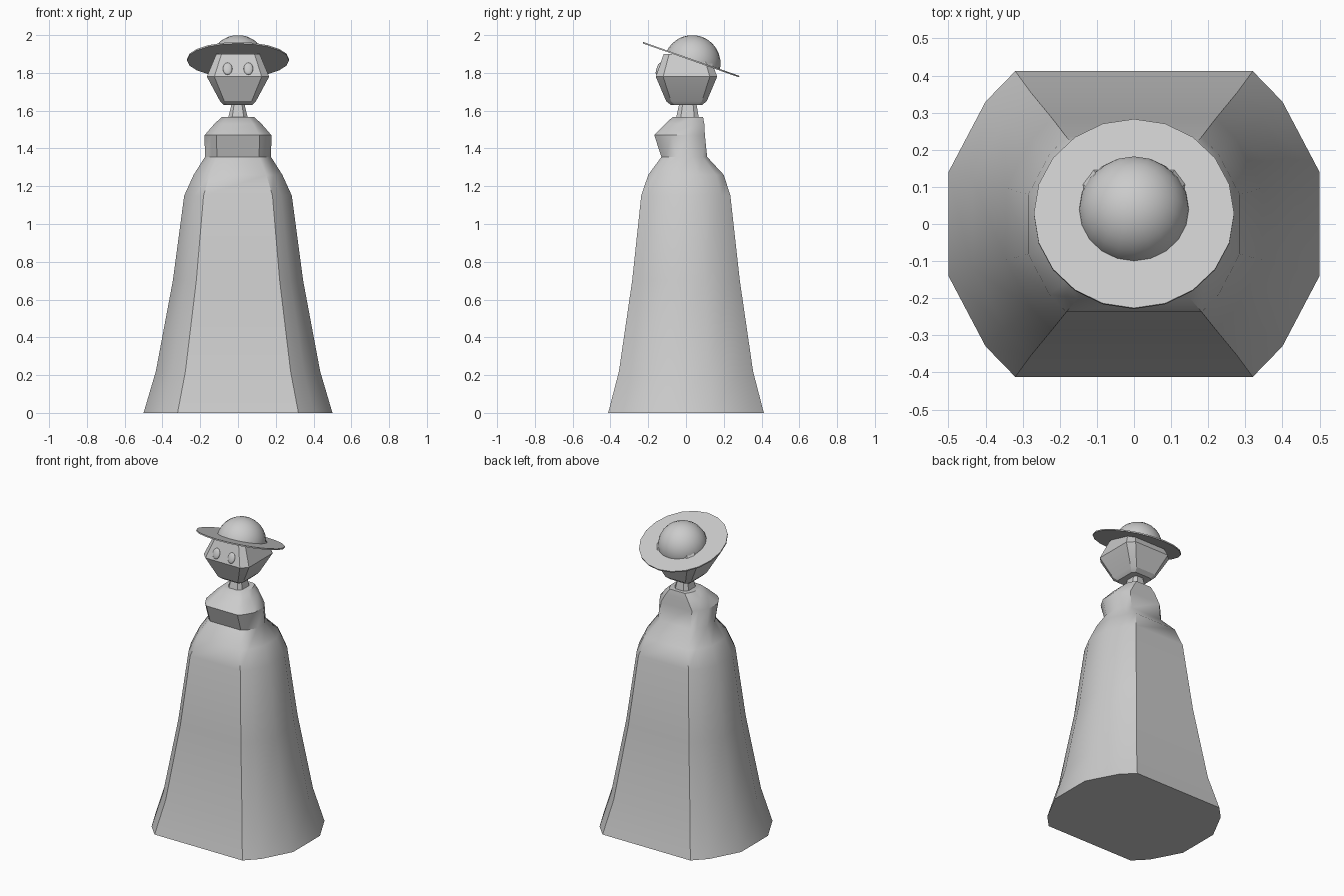
import bpy, bmesh
from math import radians, cos, sin, atan2
from mathutils import Matrix, Vector

if "Cube" in bpy.data.objects:
    bpy.data.objects.remove(bpy.data.objects["Cube"])

grey = bpy.data.materials.new("plain grey")
grey.use_nodes = True
grey.diffuse_color = (0.6, 0.6, 0.6, 1)
grey.node_tree.nodes["Principled BSDF"].inputs["Base Color"].default_value = (0.6, 0.6, 0.6, 1)


def finish(name, bm, angle):
    bmesh.ops.recalc_face_normals(bm, faces=bm.faces)
    mesh = bpy.data.meshes.new(name)
    bm.to_mesh(mesh)
    bm.free()
    mesh.materials.append(grey)
    ob = bpy.data.objects.new(name, mesh)
    bpy.context.collection.objects.link(ob)
    bpy.ops.object.select_all(action='DESELECT')
    ob.select_set(True)
    bpy.context.view_layer.objects.active = ob
    bpy.ops.object.shade_smooth_by_angle(angle=radians(angle))
    return ob


def loft(name, corner, sections, angle):
    """Join rings; corner is one quarter of the outline, sections are (z, half width, front y, back y)."""
    quarter = list(corner)
    half = quarter + [(-x, y) for x, y in reversed(quarter)]
    outline = half + [(-x, -y) for x, y in half]
    bm = bmesh.new()
    rings = []
    for z, hx, front, back in sections:
        mid, hy = (front + back) / 2, (back - front) / 2
        rings.append([bm.verts.new((x * hx, mid + y * hy, z)) for x, y in outline])
    n = len(outline)
    for a, b in zip(rings, rings[1:]):
        for i in range(n):
            j = (i + 1) % n
            bm.faces.new((a[i], a[j], b[j], b[i]))
    bm.faces.new(rings[0])
    bm.faces.new(rings[-1])
    return finish(name, bm, angle)


# Long gown with a narrow waist and sloping shoulders
loft("gown", [(1, 0.34), (0.8, 0.8), (0.64, 1)], [
    (0, 0.5, -0.412, 0.412), (0.22, 0.435, -0.355, 0.355),
    (0.7, 0.345, -0.285, 0.285), (1.15, 0.285, -0.237, 0.235),
    (1.26, 0.235, -0.2, 0.2), (1.355, 0.175, -0.13, 0.112),
    (1.47, 0.177, -0.168, 0.1), (1.53, 0.125, -0.11, 0.097),
    (1.567, 0.085, -0.07, 0.09)], 40)

# Neck flaring into the shoulders
loft("neck", [(1, 0.6), (0.6, 1)], [
    (1.55, 0.055, -0.055, 0.07), (1.64, 0.033, -0.035, 0.055)], 30)

# Faceted head, widest at the cheeks
loft("head", [(1, 0.76), (0.76, 1)], [
    (1.63, 0.075, -0.08, 0.085), (1.65, 0.095, -0.105, 0.11),
    (1.78, 0.165, -0.16, 0.165), (1.9, 0.115, -0.118, 0.12)], 25)

# Oval eyes lying on the sloping face
slope = atan2(0.042, 0.12)
for side, x in (("left", 0.055), ("right", -0.055)):
    bm = bmesh.new()
    bmesh.ops.create_uvsphere(bm, u_segments=16, v_segments=8, radius=1)
    bmesh.ops.scale(bm, vec=(0.025, 0.01, 0.034), verts=bm.verts)
    bmesh.ops.transform(bm, verts=bm.verts, matrix=Matrix.Translation(
        (x, -0.146, 1.822)) @ Matrix.Rotation(-slope, 4, 'X'))
    finish(side + "_eye", bm, 60)

# Tilted hat brim
tilt = Matrix.Rotation(radians(-19.4), 4, 'X')
brim_centre = Vector((0, 0.027, 1.87))
bm = bmesh.new()
bmesh.ops.create_cone(bm, cap_ends=True, segments=20, radius1=0.27,
                      radius2=0.27, depth=0.008)
bmesh.ops.transform(bm, verts=bm.verts, matrix=Matrix.Translation(brim_centre) @ tilt)
finish("hat_brim", bm, 30)

# Round hat crown, cut off at the brim
bm = bmesh.new()
bmesh.ops.create_uvsphere(bm, u_segments=20, v_segments=14, radius=0.15)
bmesh.ops.transform(bm, verts=bm.verts, matrix=Matrix.Translation((0, 0.033, 1.85)) @ tilt)
bmesh.ops.bisect_plane(bm, geom=bm.verts[:] + bm.edges[:] + bm.faces[:],
                       plane_co=brim_centre, plane_no=tilt @ Vector((0, 0, 1)),
                       clear_inner=True)
bmesh.ops.holes_fill(bm, edges=[e for e in bm.edges if e.is_boundary], sides=0)
finish("hat_crown", bm, 40)
